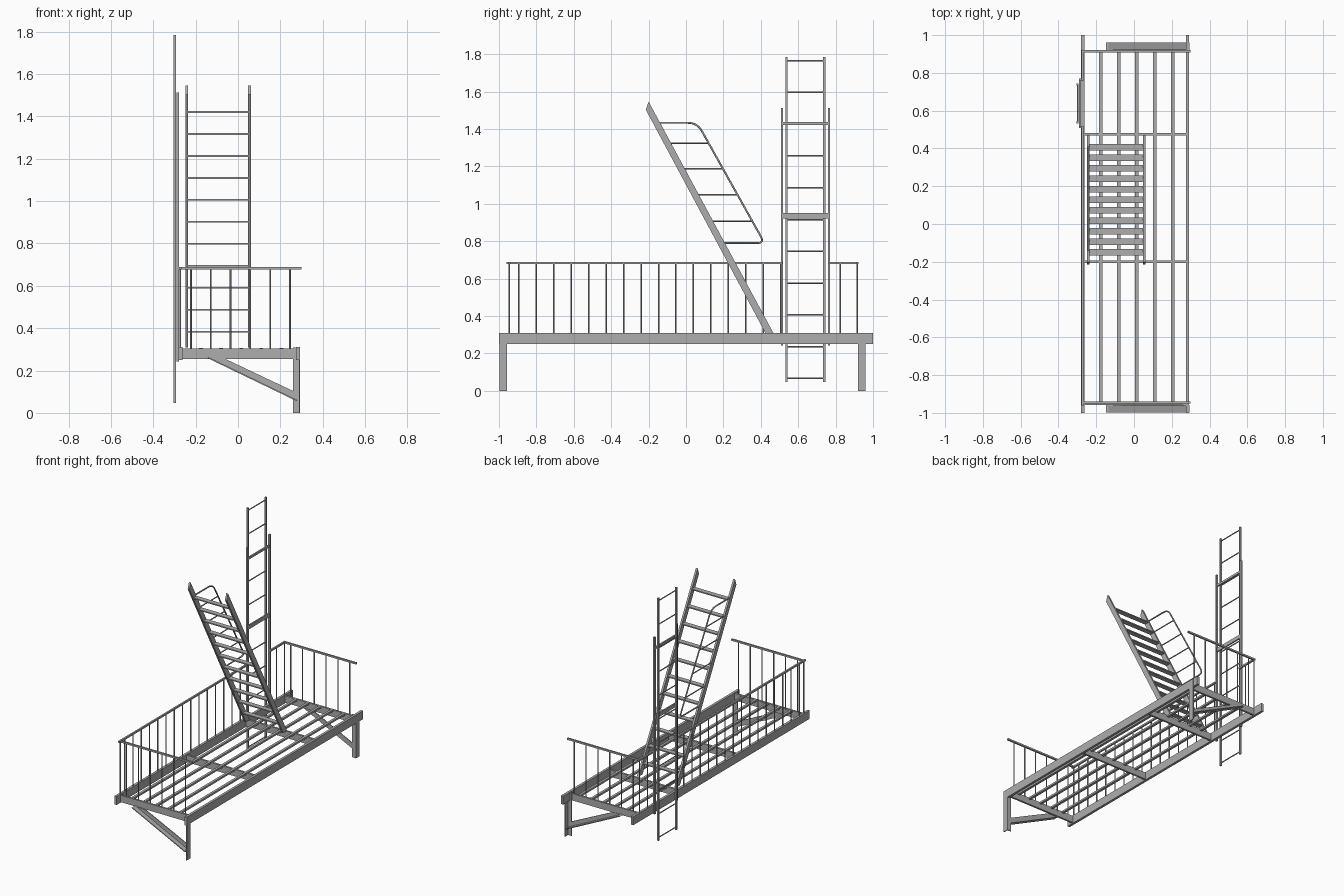
import bpy, bmesh, math
from mathutils import Vector, Matrix

cube = bpy.data.objects.get("Cube")
if cube:
    bpy.data.objects.remove(cube, do_unlink=True)

steel = bpy.data.materials.new("grey_steel")
steel.use_nodes = True
GREY = (0.42, 0.42, 0.42, 1)
steel.diffuse_color = GREY
steel.node_tree.nodes["Principled BSDF"].inputs["Base Color"].default_value = GREY


def box(bm, x, y, z):
    """Box from three (low, high) ranges."""
    size = [r[1] - r[0] for r in (x, y, z)]
    mid = [(r[0] + r[1]) / 2 for r in (x, y, z)]
    bmesh.ops.create_cube(bm, size=1, matrix=Matrix.Translation(mid) @ Matrix.Diagonal((*size, 1)))


def rod(bm, a, b, r=0.004):
    """Round bar between two points."""
    a, b = Vector(a), Vector(b)
    turn = (b - a).to_track_quat('Z', 'Y').to_matrix().to_4x4()
    bmesh.ops.create_cone(bm, cap_ends=True, segments=8, radius1=r, radius2=r, depth=(b - a).length,
                          matrix=Matrix.Translation((a + b) / 2) @ turn)


def prism(bm, points, offset):
    """Flat outline pushed along an offset."""
    face = bm.faces.new([bm.verts.new(p) for p in points])
    out = bmesh.ops.extrude_face_region(bm, geom=[face])
    bmesh.ops.translate(bm, vec=offset, verts=[v for v in out["geom"] if isinstance(v, bmesh.types.BMVert)])


def finish(bm, name, smooth=False):
    bmesh.ops.recalc_face_normals(bm, faces=bm.faces)
    mesh = bpy.data.meshes.new(name)
    bm.to_mesh(mesh)
    bm.free()
    mesh.materials.append(steel)
    obj = bpy.data.objects.new(name, mesh)
    bpy.context.collection.objects.link(obj)
    if smooth:
        bpy.ops.object.select_all(action='DESELECT')
        obj.select_set(True)
        bpy.context.view_layer.objects.active = obj
        bpy.ops.object.shade_smooth_by_angle(angle=math.radians(50))
    return obj


WALL, OUT = 0.283, -0.272          # centre lines of the two long beams
FRONT, BACK = -0.945, 0.915        # end railings

# Long side beams
bm = bmesh.new()
for x in (WALL, OUT):
    box(bm, (x - 0.009, x + 0.009), (-1, 1), (0.25, 0.31))
finish(bm, "side_beams")

# Cross beams
bm = bmesh.new()
for y in (FRONT - 0.005, -0.2, 0.475, BACK):
    box(bm, (OUT, WALL), (y - 0.007, y + 0.007), (0.255, 0.304))
finish(bm, "cross_beams")

# Floor slats
bm = bmesh.new()
for i in range(5):
    x = -0.175 + 0.095 * i
    box(bm, (x - 0.009, x + 0.009), (FRONT, BACK), (0.293, 0.306))
finish(bm, "floor_slats")

# Angle-iron legs and diagonal braces; the inner plate faces the platform
for name, inner, outer in (("front", -0.957, -0.998), ("back", 0.919, 0.96)):
    step = math.copysign(0.006, outer - inner)
    bm = bmesh.new()
    box(bm, (0.26, 0.293), sorted((inner, inner + step)), (0, 0.308))
    box(bm, (0.287, 0.293), sorted((inner, outer)), (0, 0.308))
    finish(bm, name + "_leg")

    bm = bmesh.new()
    low, high = (-0.147, 0.26), (0.278, 0.055)
    plate = [low, high, (0.278, 0.095), (-0.06, 0.255)]
    flange = [low, high, (0.278, 0.062), (-0.135, 0.261)]
    for outline, depth in ((plate, step), (flange, outer - inner)):
        prism(bm, [(x, inner, z) for x, z in outline], (0, depth, 0))
    finish(bm, name + "_brace")

# Handrails: two ends and the broken long side
bm = bmesh.new()
TOP = (0.678, 0.69)
for y in (FRONT, BACK):
    box(bm, (OUT - 0.006, 0.3), (y - 0.006, y + 0.006), TOP)
for span in ((-0.96, 0.515), (0.76, 0.922)):
    box(bm, (OUT - 0.006, OUT + 0.006), span, TOP)
finish(bm, "handrails")

# Balusters
bm = bmesh.new()
side = [FRONT, 0.825, BACK] + [-0.895 + 0.0935 * i for i in range(16)]
spots = [(OUT, y) for y in side]
spots += [(-0.222 + 0.0935 * i, y) for i in range(6) for y in (FRONT, BACK)]
for x, y in spots:
    rod(bm, (x, y, 0.295), (x, y, 0.68))
finish(bm, "balusters", True)

# Stair stringers
bm = bmesh.new()
profile = [(0.468, 0.308), (0.425, 0.308), (-0.215, 1.503), (-0.2, 1.547)]
STRINGERS = (-0.249, 0.047)
for x in STRINGERS:
    prism(bm, [(x, y, z) for y, z in profile], (0.014, 0, 0))
finish(bm, "stair_stringers")

# Stair treads
bm = bmesh.new()
for i in range(11):
    z = 0.383 + 0.1038 * i
    y = 0.4465 - (z - 0.308) * 0.5356
    box(bm, (STRINGERS[0] + 0.01, STRINGERS[1] + 0.004), (y - 0.018, y + 0.018), (z - 0.004, z + 0.004))
finish(bm, "stair_treads")

# Stair grab rail with rounded corners
RAIL_X = -0.243
path = [Vector((RAIL_X, y, z)) for y, z in ((-0.14, 1.433), (0.06, 1.433), (0.42, 0.79), (0.2, 0.79))]
points = [path[0]]
for before, corner, after, r in ((*path[0:3], 0.05), (*path[1:4], 0.04)):
    a = corner + (before - corner).normalized() * r
    b = corner + (after - corner).normalized() * r
    for k in range(7):
        t = k / 6
        points.append(a * (1 - t) ** 2 + corner * 2 * t * (1 - t) + b * t * t)
points.append(path[3])
curve = bpy.data.curves.new("stair_rail", 'CURVE')
curve.dimensions = '3D'
curve.bevel_depth = 0.005
curve.bevel_resolution = 2
curve.use_fill_caps = True
spline = curve.splines.new('POLY')
spline.points.add(len(points) - 1)
for p, co in zip(spline.points, points):
    p.co = (*co, 1)
curve.materials.append(steel)
rail = bpy.data.objects.new("stair_rail", curve)
bpy.context.collection.objects.link(rail)
bpy.ops.object.select_all(action='DESELECT')
rail.select_set(True)
bpy.context.view_layer.objects.active = rail
bpy.ops.object.convert(target='MESH')

# Rail stays
bm = bmesh.new()
for z in (1.325, 1.187, 1.048, 0.908):
    y = 0.4465 - (z - 0.308) * 0.5356
    rod(bm, (RAIL_X, y, z), (RAIL_X, 0.06 + (1.433 - z) * 0.56, z))
finish(bm, "stair_rail_stays", True)

# Fixed ladder guides
bm = bmesh.new()
for y in (0.513, 0.764):
    box(bm, (-0.291, -0.278), (y - 0.006, y + 0.006), (0.242, 1.512))
finish(bm, "ladder_guides")

# Guide brackets
bm = bmesh.new()
for z, half in ((0.936, 0.014), (1.43, 0.008)):
    box(bm, (-0.291, -0.281), (0.507, 0.77), (z - half, z + half))
finish(bm, "ladder_brackets")

# Sliding ladder
bm = bmesh.new()
for y in (0.538, 0.739):
    box(bm, (-0.304, -0.293), (y - 0.006, y + 0.006), (0.047, 1.785))
finish(bm, "sliding_ladder_stiles")
bm = bmesh.new()
for i in range(11):
    z = 0.067 + 0.1698 * i
    rod(bm, (-0.2985, 0.538, z), (-0.2985, 0.739, z))
finish(bm, "sliding_ladder_rungs", True)
